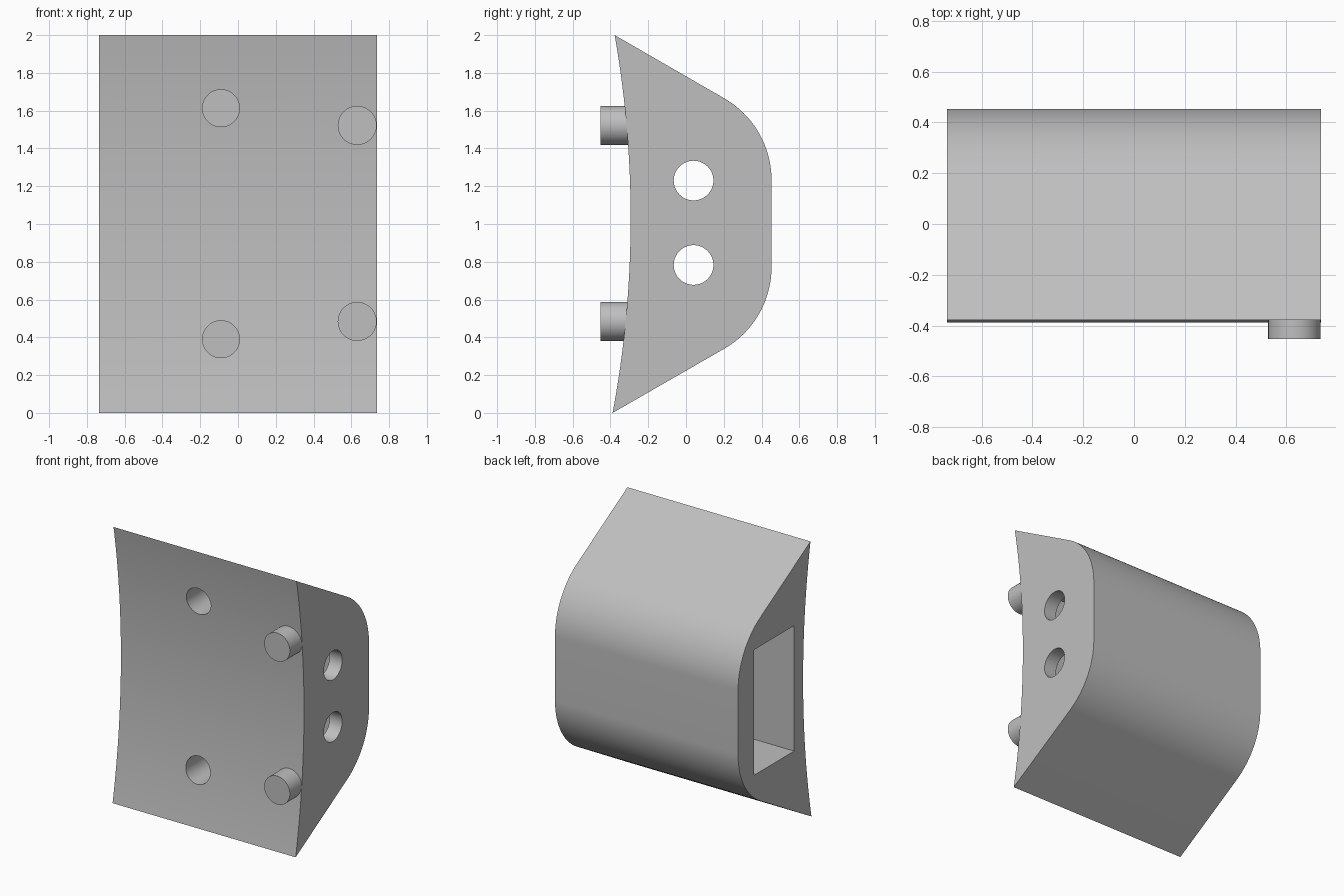
import bpy, bmesh
from math import sin, cos, asin, pi, radians
from mathutils import Matrix

cube = bpy.data.objects.get("Cube")
if cube:
    bpy.data.objects.remove(cube, do_unlink=True)

grey = bpy.data.materials.new("plain grey")
grey.use_nodes = True
COLOUR = (0.52, 0.52, 0.52, 1)
grey.diffuse_color = COLOUR
grey.node_tree.nodes["Principled BSDF"].inputs["Base Color"].default_value = COLOUR

HALF = 0.735          # half width along x
WALL = 0.10           # end wall thickness


def finish(name, bm):
    bmesh.ops.recalc_face_normals(bm, faces=bm.faces)
    mesh = bpy.data.meshes.new(name)
    bm.to_mesh(mesh)
    bm.free()
    mesh.materials.append(grey)
    obj = bpy.data.objects.new(name, mesh)
    bpy.context.collection.objects.link(obj)
    return obj


def cylinder(name, axis, centre, radius, length):
    bm = bmesh.new()
    turn = Matrix.Rotation(pi / 2, 4, "Y" if axis == "x" else "X")
    bmesh.ops.create_cone(bm, cap_ends=True, segments=64, radius1=radius, radius2=radius,
                          depth=length, matrix=Matrix.Translation(centre) @ turn)
    return finish(name, bm)


def box(name, low, high):
    bm = bmesh.new()
    bmesh.ops.create_cube(bm, size=1)
    for v in bm.verts:
        v.co = [(a + b) / 2 + c * (b - a) for a, b, c in zip(low, high, v.co)]
    return finish(name, bm)


def smooth(obj):
    bpy.ops.object.select_all(action="DESELECT")
    obj.select_set(True)
    bpy.context.view_layer.objects.active = obj
    bpy.ops.object.shade_smooth_by_angle(angle=radians(25))


# Side profile: shallow concave front, sloped ends, rounded back
R, MID, APEX = 5.6, 1.03, -0.293
profile = []
start, end = asin(-MID / R), asin((2 - MID) / R)
for i in range(41):
    a = start + (end - start) * i / 40
    profile.append((APEX - R * (1 - cos(a)), MID + R * sin(a)))
for centre_z, first in ((1.232, 60), (0.773, 0)):
    for i in range(25):
        a = radians(first - 60 * i / 24)
        profile.append((-0.047 + 0.5 * cos(a), centre_z + 0.5 * sin(a)))

bm = bmesh.new()
face = bm.faces.new([bm.verts.new((-HALF, y, z)) for y, z in profile])
side = bmesh.ops.extrude_face_region(bm, geom=[face])
bmesh.ops.translate(bm, vec=(2 * HALF, 0, 0),
                    verts=[g for g in side["geom"] if isinstance(g, bmesh.types.BMVert)])
body = finish("body", bm)

# Cutters: open pocket, end wall holes, blind front sockets
cutters = [box("pocket_cutter", (-HALF - 0.1, -0.19, 0.55), (HALF - WALL, 0.27, 1.46))]
for z in (0.783, 1.23):
    cutters.append(cylinder("wall_hole_cutter", "x", (HALF, 0.04, z), 0.105, 0.4))
for z in (0.39, 1.613):
    cutters.append(cylinder("socket_cutter", "y", (-0.09, -0.3, z), 0.098, 0.4))
for cutter in cutters:
    cutter.hide_render = True
    cutter.hide_set(True)
    mod = body.modifiers.new(cutter.name, "BOOLEAN")
    mod.operation = "DIFFERENCE"
    mod.solver = "EXACT"
    mod.object = cutter
bpy.context.view_layer.objects.active = body
body.select_set(True)
for mod in list(body.modifiers):
    bpy.ops.object.modifier_apply(modifier=mod.name)
for cutter in cutters:
    bpy.data.objects.remove(cutter, do_unlink=True)
smooth(body)

# Locating pegs on the front
for name, z in (("lower_peg", 0.484), ("upper_peg", 1.522)):
    smooth(cylinder(name, "y", (0.631, -0.353, z), 0.103, 0.2))
